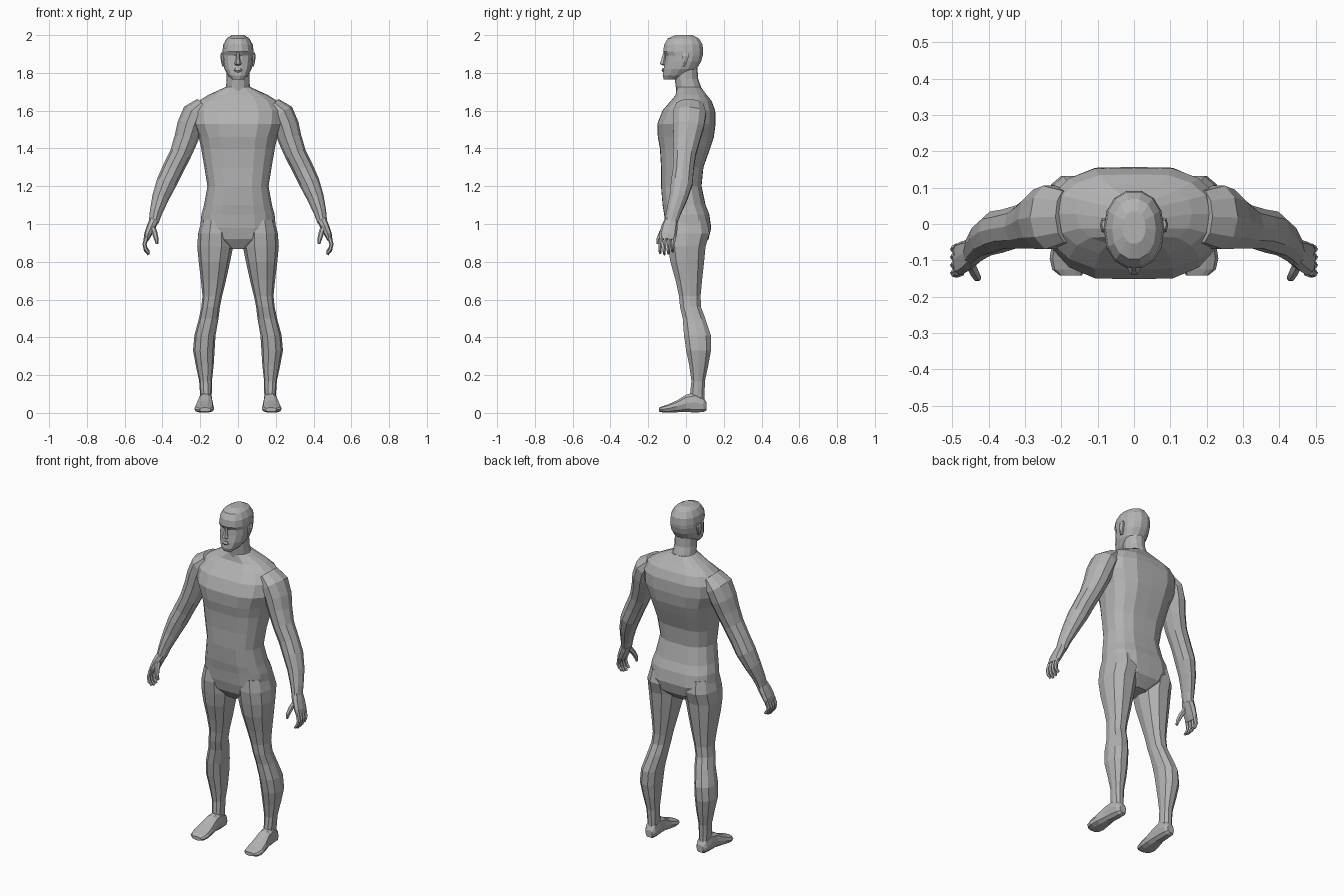
import bpy, bmesh, math
from mathutils import Vector

skin = bpy.data.materials.new("plain_grey")
skin.diffuse_color = (0.45, 0.45, 0.45, 1)

X, Y, Z = Vector((1, 0, 0)), Vector((0, 1, 0)), Vector((0, 0, 1))


def loft(name, rings, n, power=2.0, groove=1.0, mirror=False, bm=None):
    """Skin a row of cross-sections; each ring is (centre, u axis, v axis)."""
    own = bm is None
    if own:
        bm = bmesh.new()
    loops = []
    for c, u, v in rings:
        loop = []
        for i in range(n):
            a = math.tau * i / n
            ca, sa = math.cos(a), math.sin(a)
            p = abs(ca) ** (2 / power) * (1 if ca > 0 else -1)
            q = abs(sa) ** (2 / power) * (1 if sa > 0 else -1)
            if abs(ca) < 0.01:
                q *= groove
            loop.append(bm.verts.new(c + u * p + v * q))
        loops.append(loop)
    for a, b in zip(loops, loops[1:]):
        for i in range(n):
            j = (i + 1) % n
            bm.faces.new((a[i], a[j], b[j], b[i]))
    bm.faces.new(loops[0][::-1])
    bm.faces.new(loops[-1])
    if own:
        return finish(name, bm, mirror)


def finish(name, bm, mirror=False):
    bmesh.ops.recalc_face_normals(bm, faces=bm.faces)
    me = bpy.data.meshes.new(name)
    bm.to_mesh(me)
    bm.free()
    me.materials.append(skin)
    ob = bpy.data.objects.new(name, me)
    bpy.context.collection.objects.link(ob)
    if mirror:
        m = ob.modifiers.new("mirror", 'MIRROR')
        m.use_mirror_merge = False
    return ob


def level(rows):
    """Horizontal rings from (z, centre x, half width, front y, back y)."""
    return [(Vector((cx, (f + b) / 2, z)), X * rx, Y * (b - f) / 2)
            for z, cx, rx, f, b in rows]


def limb(rows):
    """Rings square to a path, from (x, y, z, radius across, radius in y)."""
    pts = [Vector(r[:3]) for r in rows]
    out = []
    for i, r in enumerate(rows):
        t = pts[min(i + 1, len(pts) - 1)] - pts[max(i - 1, 0)]
        u = Y.cross(t).normalized()
        v = t.cross(u).normalized()
        out.append((pts[i], u * r[3], v * r[4]))
    return out


# torso with pelvis, waist, chest and trapezius
loft("torso", level([
    (.868, 0, .05, -.06, .07), (.92, 0, .16, -.10, .125),
    (.98, 0, .20, -.115, .14), (1.05, 0, .194, -.122, .13),
    (1.10, 0, .18, -.13, .11), (1.20, 0, .162, -.138, .088),
    (1.30, 0, .178, -.138, .098), (1.40, 0, .195, -.145, .135),
    (1.46, 0, .208, -.157, .155), (1.53, 0, .238, -.16, .165),
    (1.60, 0, .24, -.132, .162), (1.65, 0, .21, -.088, .142),
    (1.682, 0, .16, -.06, .115), (1.725, 0, .066, -.05, .082)]),
    16, 2.4, .95)

# neck
loft("neck", level([
    (1.69, 0, .075, -.05, .09), (1.73, 0, .063, -.055, .078),
    (1.77, 0, .06, -.06, .064), (1.84, 0, .06, -.06, .06)]), 12)

# head from chin to crown
loft("head", level([
    (1.764, 0, .03, -.118, -.045), (1.785, 0, .052, -.125, .01),
    (1.82, 0, .072, -.12, .058), (1.86, 0, .080, -.113, .082),
    (1.893, 0, .082, -.110, .091), (1.912, 0, .083, -.123, .093),
    (1.95, 0, .078, -.118, .09), (1.983, 0, .06, -.098, .07),
    (2.0, 0, .032, -.055, .035)]), 14, 2.2)

# nose
loft("nose", level([
    (1.840, 0, .012, -.125, -.10), (1.848, 0, .019, -.141, -.10),
    (1.870, 0, .012, -.134, -.10), (1.908, 0, .008, -.121, -.10)]), 6)

# lips
loft("lips", level([
    (1.803, 0, .015, -.122, -.10), (1.812, 0, .026, -.129, -.09),
    (1.825, 0, .018, -.124, -.10)]), 8)

# ears
loft("ears", level([
    (1.835, .077, .007, -.022, -.004), (1.86, .081, .009, -.025, .008),
    (1.89, .084, .010, -.025, .018), (1.908, .083, .006, -.015, .012)]),
    6, mirror=True)

# legs from hip to ankle
loft("legs", level([
    (1.02, .115, .078, -.10, .115), (.95, .119, .092, -.108, .13),
    (.88, .121, .095, -.10, .108), (.80, .125, .083, -.087, .10),
    (.70, .130, .066, -.058, .088), (.62, .136, .052, -.04, .08),
    (.56, .145, .049, -.034, .082), (.50, .155, .052, -.02, .105),
    (.41, .175, .056, -.014, .135), (.33, .181, .057, -.002, .135),
    (.25, .176, .047, .015, .12), (.17, .172, .034, .027, .102),
    (.10, .170, .031, .02, .10), (.05, .170, .03, .02, .10)]),
    10, 2.2, mirror=True)

# feet, lofted from heel to toes
foot = [(.109, .168, .022, .012, .055), (.092, .169, .034, .003, .085),
        (.05, .171, .037, 0, .11), (.0, .173, .039, .003, .098),
        (-.05, .177, .048, .002, .066), (-.095, .179, .053, 0, .046),
        (-.125, .178, .047, .002, .036), (-.142, .174, .03, .006, .028)]
loft("feet", [(Vector((cx, y, (lo + hi) / 2)), X * w, Z * (hi - lo) / 2)
              for y, cx, w, lo, hi in foot], 10, 2.5, mirror=True)

# arms from shoulder to wrist
loft("arms", limb([
    (.185, .02, 1.632, .043, .075), (.23, .018, 1.585, .066, .092),
    (.255, .013, 1.52, .068, .086), (.275, .003, 1.45, .063, .074),
    (.305, -.008, 1.37, .057, .063), (.345, -.014, 1.29, .056, .057),
    (.378, -.022, 1.22, .054, .06), (.41, -.04, 1.14, .045, .05),
    (.435, -.066, 1.06, .033, .04), (.446, -.08, 1.01, .026, .036)]),
    10, mirror=True)

# hands: palm, four curled fingers and a thumb in one mesh
hand = bmesh.new()
loft("", limb([(.444, -.078, 1.02, .025, .035), (.46, -.087, .985, .023, .043),
               (.477, -.095, .945, .02, .046), (.486, -.098, .918, .014, .042)]),
     8, 2.6, bm=hand)
for i in range(4):
    y = -.130 + .022 * i
    drop = (.008, 0, .004, .016)[i]
    loft("", limb([(.484, y, .93, .012, .0115), (.495, y - .005, .892, .011, .011),
                   (.488, y - .008, .86 + drop * .6, .010, .010),
                   (.472, y - .006, .838 + drop, .007, .007)]), 6, bm=hand)
loft("", limb([(.452, -.105, .985, .015, .018), (.440, -.132, .95, .014, .014),
               (.432, -.146, .92, .012, .012), (.428, -.150, .895, .007, .008)]),
     6, bm=hand)
finish("hands", hand, True)
